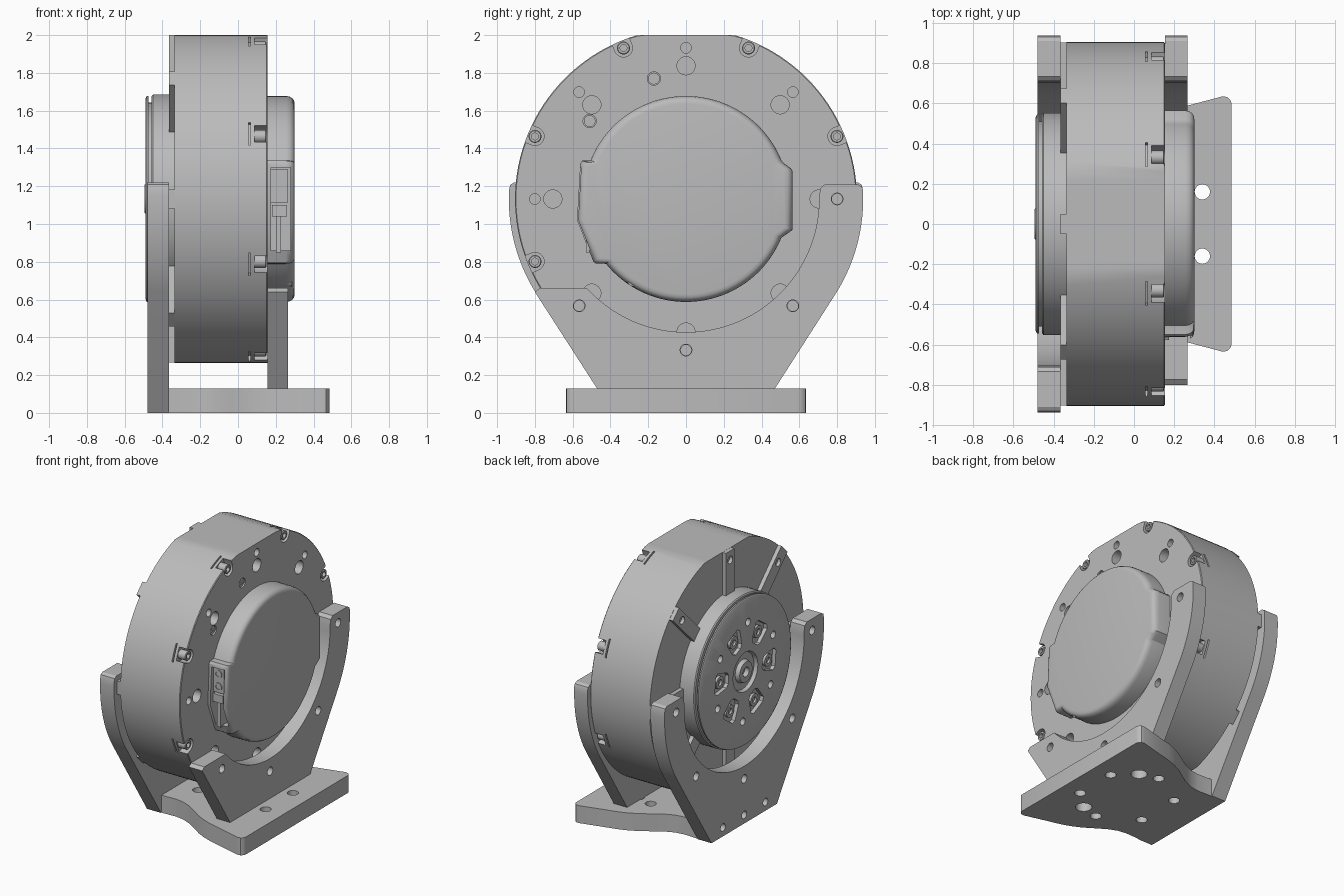
import bpy, bmesh
from math import sin, cos, pi, radians

default_cube = bpy.data.objects.get("Cube")
if default_cube:
    bpy.data.objects.remove(default_cube, do_unlink=True)

CENTRE = 1.1325   # height of the motor axis
EIGHTHS = [radians(45 * k) for k in range(8)]

grey = bpy.data.materials.new("machined grey")
grey.use_nodes = True
grey.diffuse_color = (0.5, 0.5, 0.5, 1)
for node in grey.node_tree.nodes:
    if node.type == 'BSDF_PRINCIPLED':
        node.inputs["Base Color"].default_value = (0.5, 0.5, 0.5, 1)

PLACE = {
    'x': lambda u, v, t: (t, u, v),
    'y': lambda u, v, t: (u, t, v),
    'z': lambda u, v, t: (u, v, t),
}


def circle(u, v, radius, count=32):
    return [(u + radius * cos(2 * pi * i / count), v + radius * sin(2 * pi * i / count))
            for i in range(count)]


def arc(radius, start, end, count=24):
    """Points on an arc about the motor axis, angles in degrees."""
    steps = [radians(start + (end - start) * i / count) for i in range(count + 1)]
    return [(radius * cos(a), CENTRE + radius * sin(a)) for a in steps]


def polar(radius, angle):
    return radius * cos(angle), CENTRE + radius * sin(angle)


def radial(points, angle):
    """Turn (radius, sideways) points to an angle about the motor axis."""
    return [(r * cos(angle) - s * sin(angle), CENTRE + r * sin(angle) + s * cos(angle))
            for r, s in points]


def rect(u0, u1, v0, v1):
    return [(u0, v0), (u1, v0), (u1, v1), (u0, v1)]


def mirror(points):
    return [(-u, v) for u, v in reversed(points)]


def slab(outline, start, end):
    return [(start, outline), (end, outline)]


def turned(u, v, profile, count=32):
    return [(t, circle(u, v, r, count)) for t, r in profile]


def rod(u, v, radius, start, end):
    return turned(u, v, [(start, radius), (end, radius)])


def mesh_from(name, shells, axis):
    bm = bmesh.new()
    for layers in shells:
        rings = [[bm.verts.new(PLACE[axis](u, v, t)) for u, v in pts] for t, pts in layers]
        for low, high in zip(rings, rings[1:]):
            for i in range(len(low)):
                j = (i + 1) % len(low)
                bm.faces.new((low[i], low[j], high[j], high[i]))
        bm.faces.new(rings[0])
        bm.faces.new(rings[-1])
    bmesh.ops.recalc_face_normals(bm, faces=bm.faces)
    mesh = bpy.data.meshes.new(name)
    bm.to_mesh(mesh)
    bm.free()
    obj = bpy.data.objects.new(name, mesh)
    bpy.context.scene.collection.objects.link(obj)
    return obj


def build(name, shells, cuts=(), axis='x'):
    """Stack outlines into solids, cut the holes and shade the part."""
    obj = mesh_from(name, shells, axis)
    if cuts:
        cutter = mesh_from(name + "_cutter", cuts, axis)
        cutter.hide_render = True
        mod = obj.modifiers.new("holes", 'BOOLEAN')
        mod.operation = 'DIFFERENCE'
        mod.solver = 'EXACT'
        mod.object = cutter
        graph = bpy.context.evaluated_depsgraph_get()
        cut_mesh = bpy.data.meshes.new_from_object(obj.evaluated_get(graph))
        obj.modifiers.clear()
        obj.data = cut_mesh
        bpy.data.objects.remove(cutter, do_unlink=True)
    obj.data.materials.clear()
    obj.data.materials.append(grey)
    bpy.ops.object.select_all(action='DESELECT')
    obj.select_set(True)
    bpy.context.view_layer.objects.active = obj
    bpy.ops.object.shade_smooth_by_angle(angle=radians(30))
    return obj


# Motor housing: drum with flat top and bottom, bolt holes and rim recesses
def drum(radius):
    return [(u, min(max(v, 0.265), 2.0)) for u, v in circle(0, CENTRE, radius, 128)]


holes, screws = [], []
for a in EIGHTHS:
    holes.append(rod(*polar(0.705, a), 0.048, 0.08, 0.2))
    holes.append(rod(*polar(0.8, a), 0.028, 0.08, 0.2))
    b = a + pi / 8
    bay = [(0.865 + 0.048 * cos(t), 0.048 * sin(t))
           for t in [pi / 2 + pi * i / 12 for i in range(13)]]
    holes.append(slab(radial(bay + [(0.95, -0.048), (0.95, 0.048)], b), 0.088, 0.2))
    holes.append(slab(radial(rect(0.87, 0.95, -0.065, 0.065), b), 0.056, 0.067))
    screws.append(turned(*polar(0.865, b),
                         [(0.08, 0.034), (0.146, 0.034), (0.15, 0.03), (0.15, 0.018), (0.125, 0.018)]))
pins = [(-0.17, 1.77), (-0.51, 1.545)]
holes += [rod(u, v, 0.035, 0.13, 0.2) for u, v in pins]
build("housing", [[(-0.335, drum(0.905)), (0.15, drum(0.905)), (0.155, drum(0.9))]], holes)
build("rim_screws", screws)
build("slotted_pins", [rod(u, v, 0.031, 0.12, 0.146) for u, v in pins]
      + [slab(rect(u - 0.03, u + 0.03, v - 0.007, v + 0.007), 0.14, 0.153) for u, v in pins])

# Raised spokes on the output side
spokes, spoke_holes = [], []
for k, a in enumerate(EIGHTHS):
    tip = 0.867 if k in (2, 6) else 0.903
    spokes.append(slab(radial(rect(0.5, tip, -0.05, 0.05), a), -0.365, -0.33))
    spoke_holes.append(rod(*polar(0.8, a), 0.028, -0.4, -0.34))
build("spokes", spokes, spoke_holes)

# Output disc with hub, screw pockets and dowel holes
disc = [(-0.46, 0.035), (-0.495, 0.035), (-0.495, 0.075), (-0.465, 0.085), (-0.465, 0.135),
        (-0.49, 0.145), (-0.49, 0.53), (-0.483, 0.545), (-0.473, 0.545), (-0.473, 0.51),
        (-0.457, 0.51), (-0.457, 0.545), (-0.45, 0.553), (-0.32, 0.553)]
pocket = [(0.2, -0.03), (0.22, -0.055), (0.33, -0.08), (0.355, -0.06)]
pocket += [(r, -s) for r, s in reversed(pocket)]
pockets, disc_screws = [], []
for k in range(6):
    a = radians(5 + 60 * k)
    pockets.append(slab(radial(pocket, a), -0.52, -0.462))
    pockets.append(rod(*polar(0.36, a + pi / 6), 0.027, -0.52, -0.44))
    disc_screws.append(turned(*polar(0.285, a),
                              [(-0.45, 0.045), (-0.48, 0.045), (-0.48, 0.022), (-0.465, 0.022)]))
build("output_disc", [turned(0, CENTRE, disc, 96)], pockets)
build("output_screws", disc_screws)

# Rear cover: rounded dome with side shoulders and a connector opening
cover = (arc(0.545, 22, 158, 48) + [(-0.52, 1.335), (-0.55, 1.335), (-0.56, 1.32), (-0.577, 1.02), (-0.49, 0.8),
         (-0.475, 0.79)] + arc(0.545, 219, 338, 48)
         + [(0.545, 0.955), (0.565, 0.97), (0.565, 1.28), (0.555, 1.295), (0.52, 1.32)])


def shrunk(scale):
    return [(u * scale, CENTRE + (v - CENTRE) * scale) for u, v in cover]


cover_layers = [(0.15, 1), (0.255, 1), (0.275, 0.993), (0.29, 0.975), (0.297, 0.955), (0.3, 0.925)]
build("rear_cover", [[(x, shrunk(s)) for x, s in cover_layers]],
      [slab(rect(-0.7, -0.43, 0.86, 1.3), 0.175, 0.278)])
build("cover_boss", [rod(-0.28, 0.7, 0.03, 0.15, 0.285)])

# Connectors inside the opening
build("connectors", [slab(rect(-0.54, -0.42, 1.11, 1.29), 0.17, 0.262),
                     slab(rect(-0.55, -0.42, 1.04, 1.1), 0.18, 0.26),
                     slab(rect(-0.53, -0.42, 0.85, 1.05), 0.2, 0.228)])
build("connector_sockets", [turned(0.217, v, [(-0.53, 0.03), (-0.547, 0.03), (-0.547, 0.018), (-0.542, 0.018)])
                            for v in (1.155, 1.25)], axis='y')


# Cradle brackets
def arm(top):
    """Right arm, from the inner edge over the top and down the outside."""
    return ([(0.705, top - 0.06), (0.712, top - 0.02), (0.735, top), (0.91, top), (0.93, top - 0.012)]
            + arc(0.938, 3, -31.5, 16))


def bracket_holes(angles, x0, x1):
    return [rod(*polar(0.8, radians(a)), 0.031, x0, x1) for a in angles]


tall = arm(1.22) + [(0.385, 0)]
build("output_bracket",
      [slab(tall + mirror(tall) + arc(0.705, 180, 360, 64)[:-1], -0.48, -0.365)],
      bracket_holes([0, 180, 225, 270, 315], -0.6, -0.3)
      + [rod(u, 0.065, 0.028, -0.6, -0.42) for u in (-0.25, 0, 0.25)])
low = arm(1.21) + [(0.465, 0.12), (-0.465, 0.12), (-0.8, 0.64), (-0.775, 0.66)]
build("cover_bracket", [slab(low + arc(0.705, 222, 360, 48)[:-1], 0.155, 0.265)],
      bracket_holes([0, 225, 270, 315], 0.15, 0.4))

# Base plate: wide at one end, curving in to the tall bracket
side = [(-0.37, 0.38), (-0.25, 0.375), (-0.18, 0.385), (-0.11, 0.415), (-0.04, 0.46), (0.03, 0.505),
        (0.1, 0.54), (0.17, 0.565), (0.27, 0.59), (0.44, 0.635), (0.465, 0.632), (0.48, 0.617), (0.485, 0.6)]
plate = side + [(u, -v) for u, v in reversed(side)]
base_holes = []
for s in (-1, 1):
    for u, v, r in [(0.34, 0.16, 0.038), (0.2, 0.29, 0.055), (0.06, 0.33, 0.038), (-0.21, 0.17, 0.038)]:
        base_holes.append(rod(u, v * s, r, -0.1, 0.3))
build("base_plate", [slab(plate, 0, 0.13)], base_holes, axis='z')
